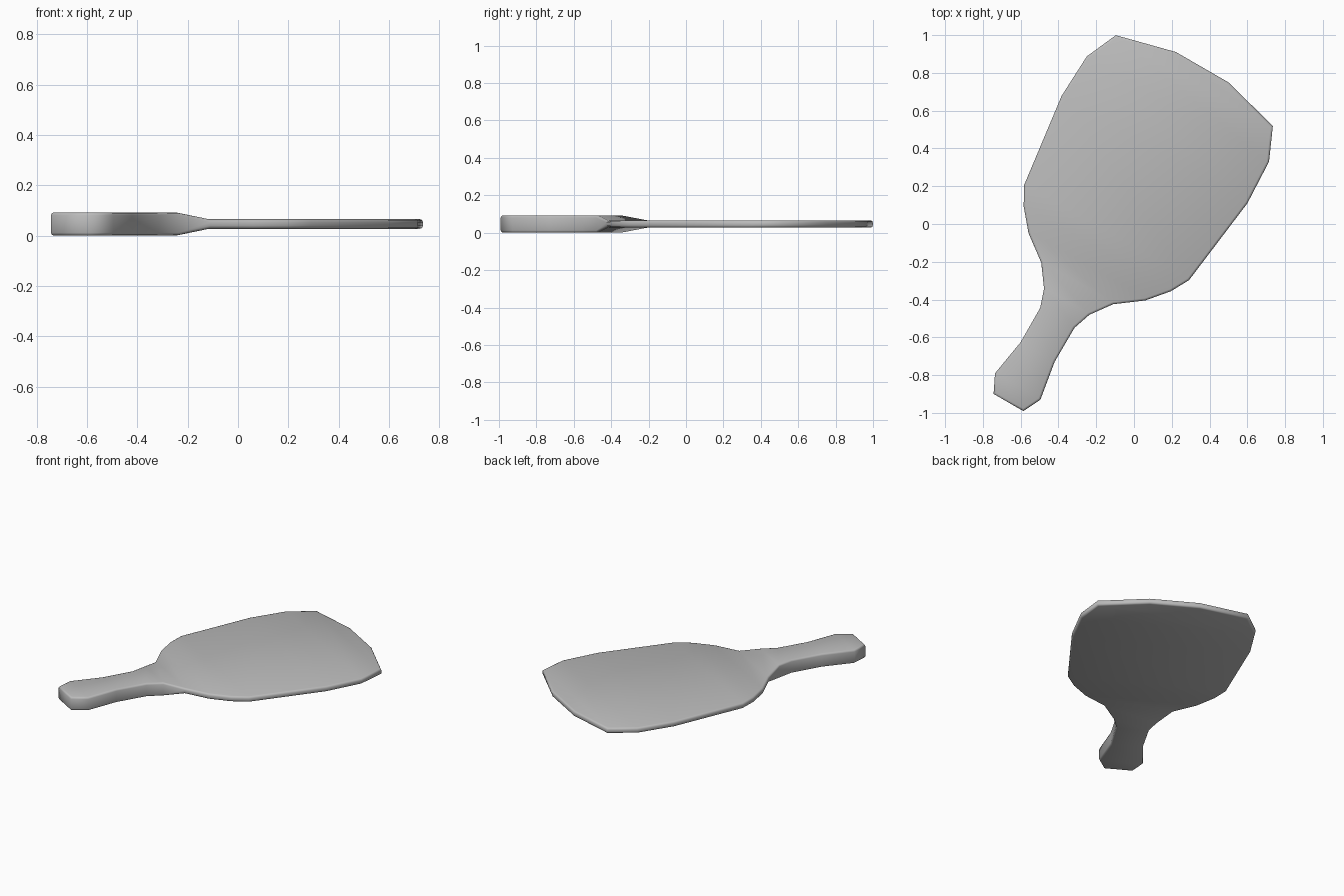
import bpy, bmesh
from math import radians
from mathutils import Matrix, Vector

cube = bpy.data.objects.get("Cube")
if cube:
    bpy.data.objects.remove(cube, do_unlink=True)

# One flat grey for the whole paddle
grey = bpy.data.materials.new("plain_grey")
grey.use_nodes = True
colour = (0.5, 0.5, 0.5, 1)
grey.diffuse_color = colour
grey.node_tree.nodes["Principled BSDF"].inputs["Base Color"].default_value = colour

# Stations along the paddle: distance from the handle end, half width
HANDLE = [(0, .091), (.098, .139), (.308, .104), (.517, .105), (.617, .139)]
BLADE = [(.728, .22), (.83, .357), (.94, .45), (1.039, .504),
         (1.546, .568), (1.794, .557), (1.968, .48), (2.05, .16)]
HANDLE_HALF, BLADE_HALF = .0465, .019
stations = [(t, w, HANDLE_HALF) for t, w in HANDLE]
stations += [(t, w, BLADE_HALF) for t, w in BLADE]

# Loft rectangular sections from handle to blade tip
bm = bmesh.new()
rings = []
for t, w, h in stations:
    corners = [(-w, t, -h), (w, t, -h), (w, t, h), (-w, t, h)]
    rings.append([bm.verts.new(c) for c in corners])
for a, b in zip(rings, rings[1:]):
    for i in range(4):
        j = (i + 1) % 4
        bm.faces.new((a[i], a[j], b[j], b[i]))
bm.faces.new(rings[0][::-1])
bm.faces.new(rings[-1])
bmesh.ops.recalc_face_normals(bm, faces=bm.faces)

# Round the rim where the broad faces meet the sides
def is_broad(face):
    return abs(face.normal.z) > .7

bm.normal_update()
rim = [e for e in bm.edges if len({is_broad(f) for f in e.link_faces}) == 2]
bmesh.ops.bevel(bm, geom=rim, offset=.012, segments=2, profile=.5, affect='EDGES')

# Lay the paddle diagonally
place = Matrix.Translation(Vector((-.6645, -.945, HANDLE_HALF)))
bm.transform(place @ Matrix.Rotation(radians(-30), 4, 'Z'))

mesh = bpy.data.meshes.new("paddle")
bm.to_mesh(mesh)
bm.free()
mesh.materials.append(grey)
mesh.shade_smooth()
paddle = bpy.data.objects.new("paddle", mesh)
bpy.context.collection.objects.link(paddle)
